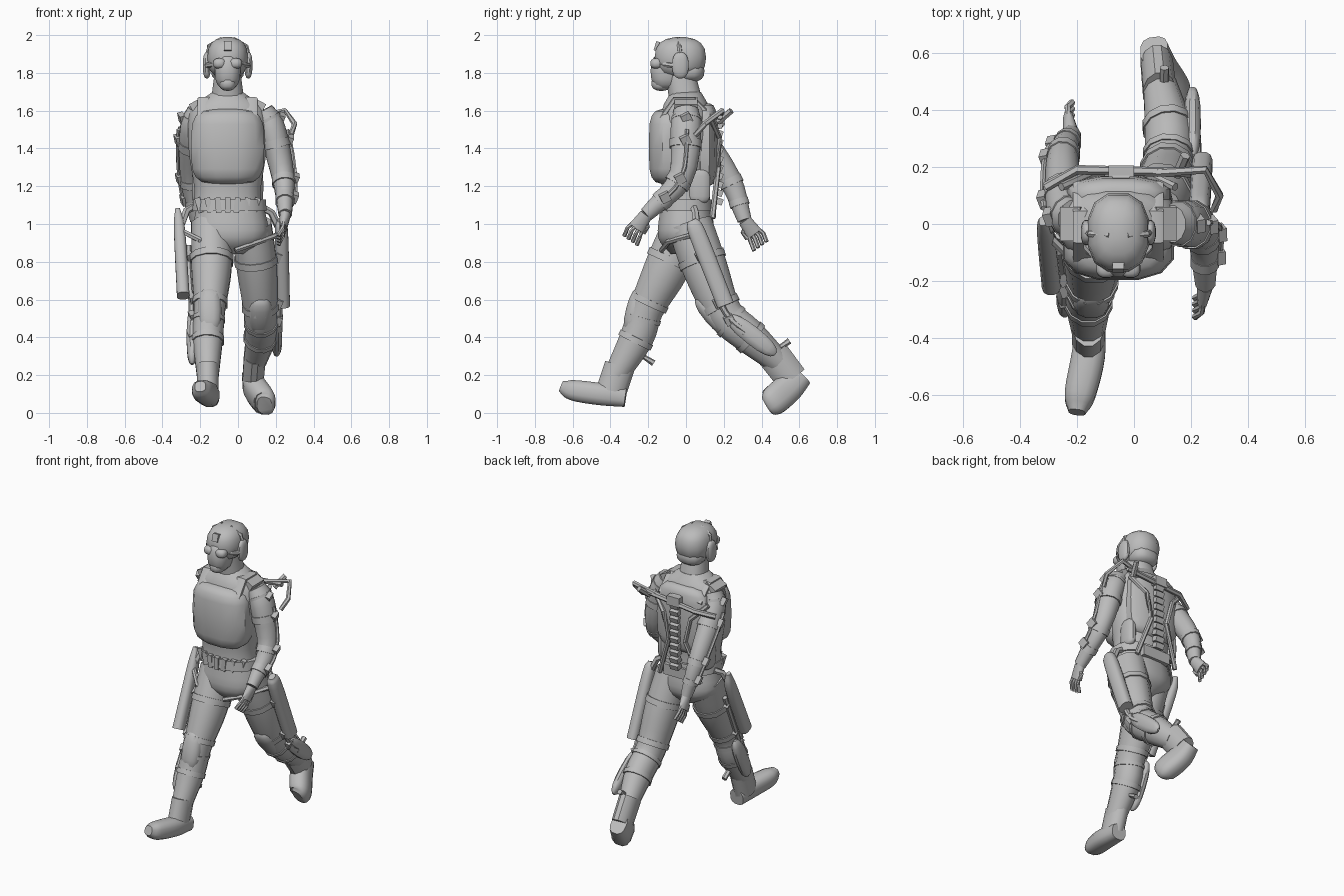
import bpy, bmesh, math
from mathutils import Vector, Matrix

default_cube = bpy.data.objects.get("Cube")
if default_cube:
    bpy.data.objects.remove(default_cube, do_unlink=True)

grey = bpy.data.materials.new("plain_grey")
grey.use_nodes = True
grey.diffuse_color = (.5, .5, .5, 1)
grey.node_tree.nodes["Principled BSDF"].inputs["Base Color"].default_value = grey.diffuse_color
MIDDLE = -.055
UP = Vector((0, 0, 1))
SIDE = Vector((1, 0, 0))
BACK = Vector((0, 1, 0))


def finish(name, bm):
    bmesh.ops.recalc_face_normals(bm, faces=bm.faces)
    mesh = bpy.data.meshes.new(name)
    bm.to_mesh(mesh)
    bm.free()
    mesh.materials.append(grey)
    mesh.shade_smooth()
    mesh.set_sharp_from_angle(angle=math.radians(40))
    part = bpy.data.objects.new(name, mesh)
    bpy.context.collection.objects.link(part)
    return part


def soft_power(value, power):
    return math.copysign(abs(value) ** power, value)


def loft(name, rings, sides=12, power=1, level=False, across=SIDE):
    """Skin rings of (centre, half width, half depth) along a path."""
    bm = bmesh.new()
    loops = []
    for i, (centre, width, depth) in enumerate(rings):
        along = rings[min(i + 1, len(rings) - 1)][0] - rings[max(i - 1, 0)][0]
        along = UP if level else along.normalized()
        u = (across - along * across.dot(along)).normalized()
        v = along.cross(u)
        loop = []
        for k in range(sides):
            angle = math.tau * (k + .5) / sides
            x = soft_power(math.cos(angle), power) * width
            y = soft_power(math.sin(angle), power) * depth
            loop.append(bm.verts.new(centre + u * x + v * y))
        loops.append(loop)
    for low, high in zip(loops, loops[1:]):
        for k in range(sides):
            n = (k + 1) % sides
            bm.faces.new((low[k], low[n], high[n], high[k]))
    bm.faces.new(loops[0])
    bm.faces.new(loops[-1])
    return finish(name, bm)


def smooth(knots, steps=4):
    """Smooth curve through the knots, sampled evenly."""
    k = [Vector(knot) for knot in knots]
    k = [k[0] * 2 - k[1]] + k + [k[-1] * 2 - k[-2]]
    samples = []
    for a, b, c, d in zip(k, k[1:], k[2:], k[3:]):
        for i in range(steps):
            t = i / steps
            bend = (c - a) * t + (a * 2 - b * 5 + c * 4 - d) * t * t + (b * 3 - a - c * 3 + d) * t ** 3
            samples.append(b + bend / 2)
    return samples + [k[-2]]


def limb(name, knots, flat=1.12, power=1):
    """Rounded limb through knots of (x, y, z, radius)."""
    path = [(s.xyz, s.w, s.w * flat) for s in smooth(knots)]
    loft(name, path, power=power)
    return path


def trunk(name, knots, x=MIDDLE):
    """Upright body through knots of (y, z, half width, half depth)."""
    rings = [(Vector((x, s.x, s.y)), s.z, s.w) for s in smooth(knots)]
    loft(name, rings, 16, .85, True)


def pod(name, centre, size, tilt=0, power=.8, around=.8):
    """Rounded block, tilted about the side axis."""
    rings = []
    for i in range(9):
        angle = math.pi * (i + .4) / 8.8 - math.pi / 2
        wide = soft_power(math.cos(angle), power)
        height = soft_power(math.sin(angle), power) * size[2]
        rings.append((UP * height, size[0] * wide, size[1] * wide))
    part = loft(name, rings, 12, around, True)
    part.location = centre
    part.rotation_euler.x = tilt


def rod(name, points, radius=.015):
    rings = [(Vector(p), radius, radius) for p in points]
    loft(name, rings, 6, across=Vector((.3, .2, 1)))


def box(name, centre, size, tilt=(0, 0, 0)):
    bm = bmesh.new()
    bmesh.ops.create_cube(bm, size=1, matrix=Matrix.Diagonal((*size, 1)))
    part = finish(name, bm)
    part.location, part.rotation_euler = centre, tilt


def band(name, path, index, side):
    """Strap and clasp around one stretch of a limb."""
    grown = [(c, w * 1.06, d * 1.06) for c, w, d in path[index:index + 2]]
    end = tuple(a.lerp(b, .6) if i == 0 else a for i, (a, b) in enumerate(zip(*grown)))
    loft(name + "_band", [grown[0], end])
    centre, width, depth = grown[0]
    box(name + "_clasp", centre + SIDE * side * width, (.03, .05, .05), (.5, side * .3, .2))


def outer(path, side, gap):
    return [c + SIDE * side * (w + gap) + BACK * gap for c, w, d in path]


# Trunk, vest and belt
trunk("trousers_hips", [(0, .84, .07, .08), (0, .93, .2, .15), (0, 1.1, .18, .135)], -.04)
trunk("jacket", [(0, 1.1, .18, .13), (0, 1.2, .18, .13), (0, 1.4, .21, .15), (0, 1.6, .2, .13), (0, 1.7, .08, .08)])
trunk("belt", [(0, 1.07, .2, .15), (0, 1.13, .195, .145)], -.045)
pod("vest_front", (MIDDLE, -.085, 1.41), (.2, .115, .2), 0, .5)
pod("vest_back", (MIDDLE, .1, 1.42), (.19, .07, .22), 0, .5)
for k in range(-3, 4):
    box("belt_pouch", (MIDDLE + k * .05, k * k * .006 - .14, 1.1), (.03, .03, .08), (0, k * .1, 0))

# Neck, face and helmet
trunk("neck", [(0, 1.65, .09, .09), (-.03, 1.8, .07, .08)])
pod("face_mask", (MIDDLE, -.105, 1.81), (.07, .085, .1))
pod("chin", (MIDDLE, -.13, 1.745), (.045, .055, .04))
pod("helmet", (MIDDLE, -.03, 1.88), (.11, .14, .11))
pod("nape_guard", (MIDDLE, .02, 1.81), (.09, .08, .06))
box("helmet_mount", (MIDDLE, -.15, 1.94), (.04, .03, .05), (-.3, 0, 0))
for side in (-1, 1):
    middle = Vector((MIDDLE, 0, 0))
    ear = middle + Vector((side * .11, -.03, 1.84))
    pod("ear_cup", ear, (.022, .045, .07))
    crown = middle + Vector((side * .03, -.04, 1.98))
    rod("helmet_rail", [ear + UP * .05, (ear + crown) / 2 + SIDE * side * .03 + UP * .03, crown], .012)
    lens = middle + Vector((side * .042, -.155, 1.85))
    pod("goggle_lens", lens, (.036, .035, .028))
    rod("goggle_strap", [lens, ear - BACK * .05, ear], .014)
    # Shoulder straps and waist pouches
    top = middle + Vector((side * .12, 0, 1.66))
    strap = [top - BACK * .13 - UP * .1, top - BACK * .06, top + BACK * .04, top + BACK * .14 - UP * .1]
    loft("shoulder_strap", [(p, .04, .015) for p in strap], 8, .6)
    box("shoulder_pad", top + SIDE * side * .04 - UP * .025, (.08, .12, .04), (0, side * .5, 0))
    pod("waist_pouch", middle + Vector((side * .16, .07, 1.2)), (.03, .06, .09), 0, .5)

# Arms from shoulder to wrist, with hands
arms = {
    1: [(.13, 0, 1.6, .06), (.18, 0, 1.5, .075), (.24, -.03, 1.24, .06), (.25, -.21, 1.05, .036)],
    -1: [(-.21, .02, 1.6, .06), (-.24, .05, 1.5, .07), (-.25, .23, 1.24, .056), (-.22, .31, 1.02, .035)]}
for side, knots in arms.items():
    label = "left" if side > 0 else "right"
    path = limb(label + "_sleeve", knots)
    for index in (2, 5, 8, 10):
        band(label + "_arm", path, index, side)
    rod(label + "_arm_strut", outer(path[4:11], side, .005), .011)
    wrist = path[-1][0]
    reach = Vector((-.1, -side * .5, -.7)).normalized()
    spread = reach.cross(SIDE).normalized()
    loft(label + "_palm", [(wrist + reach * t, .03 - t / 9, .036 + t / 9) for t in (0, .045, .09)])
    for k in range(4):
        offset = spread * (k - 1.5)
        base = wrist + reach * .08 + offset * .021
        joint = base + reach * .035 + offset * .006
        rod(label + "_finger", [base, joint, joint + reach * .03 - (SIDE * side + UP) * .02], .0115)
    thumb = wrist + reach * .05 - spread * side * .045
    rod(label + "_thumb", [wrist + reach * .02, thumb, thumb + reach * .04], .013)

# Legs from hip to ankle, with knee pads and braces
legs = {
    1: [(.07, .02, 1, .11), (.1, .1, .77, .11), (.12, .2, .53, .09), (.12, .33, .41, .085), (.09, .49, .27, .06)],
    -1: [(-.14, 0, 1, .11), (-.14, -.1, .77, .11), (-.15, -.21, .55, .085), (-.16, -.26, .4, .083),
         (-.16, -.37, .2, .06)]}
for side, knots in legs.items():
    label = "left" if side > 0 else "right"
    path = limb(label + "_trouser_leg", knots)
    for index in (3, 7, 9, 12):
        band(label + "_leg", path, index, side)
    rod(label + "_leg_strut", outer(path[2:14], side, .01), .016)
    knee, width, depth = path[8]
    bend = .7 if side > 0 else -.25
    pod(label + "_knee_pad", knee - BACK * .055 - UP * .01, (.065, .055, .13), bend)
    calf, width, depth = path[12]
    pod(label + "_calf_guard", calf + SIDE * side * width + BACK * .02, (.03, .05, .16), bend + side * .2)
    heel = path[14][0] + BACK * .08
    rod(label + "_heel_prong", [calf + BACK * .06, heel, heel + BACK * .06 + UP * side * .04], .017)

# Boots
limb("right_boot", [(-.16, -.35, .25, .06), (-.16, -.4, .1, .06)], 1.4)
limb("right_foot", [(-.15, -.32, .08, .05), (-.16, -.46, .1, .06), (-.19, -.6, .12, .055), (-.2, -.66, .14, .03)], 1, .75)
limb("left_boot", [(.09, .46, .31, .06), (.08, .56, .18, .058)], 1.5)
limb("left_foot", [(.07, .61, .2, .05), (.09, .54, .13, .062), (.14, .46, .06, .06), (.14, .43, .04, .04)], 1.3, .75)

# Holster tubes on the outer thighs, hung from the belt
holsters = {1: [(.23, .03, 1.02, .02), (.23, .06, .95, .036), (.24, .21, .57, .036)],
            -1: [(-.32, .01, 1.08, .013), (-.31, -.03, .97, .03), (-.29, -.21, .62, .034)]}
for side, knots in holsters.items():
    limb("holster_tube", knots, 1.3, .75)
    hook = Vector(knots[1][:3])
    belt = Vector((MIDDLE + side * .18, .04, 1.09))
    rod("hip_link", [belt, (belt + hook) / 2 + UP * .04, hook], .02)
    groin = Vector((MIDDLE + side * .04, -.13, .86))
    rod("thigh_strap", [hook, (hook + groin) / 2 - BACK * .06, groin])

# Back frame with spine segments
for k in range(11):
    box("spine_segment", (-.045, .175, 1.12 + k * .045), (.06, .04, .034), (-.35, 0, 0))
for side in (-1, 1):
    frame = [(.2, .13, 1.56), (.1, .175, 1.46), (.06, .17, 1.3), (.15, .14, 1.03)]
    rod("back_frame", [(MIDDLE + side * x, y, z) for x, y, z in frame])
rod("back_crossbar", [(-.31, .13, 1.5), (-.2, .19, 1.53), (.2, .18, 1.57)], .017)
rod("left_shoulder_hook", [(.08, .18, 1.56), (.25, .19, 1.6), (.3, .1, 1.53), (.28, .05, 1.47)])
rod("crossbar_end", [(.15, .17, 1.54), (.18, .24, 1.6)], .018)
box("frame_hub", (-.045, .185, 1.56), (.09, .04, .06))
box("hip_plate", (-.045, .14, 1.07), (.2, .04, .07))
